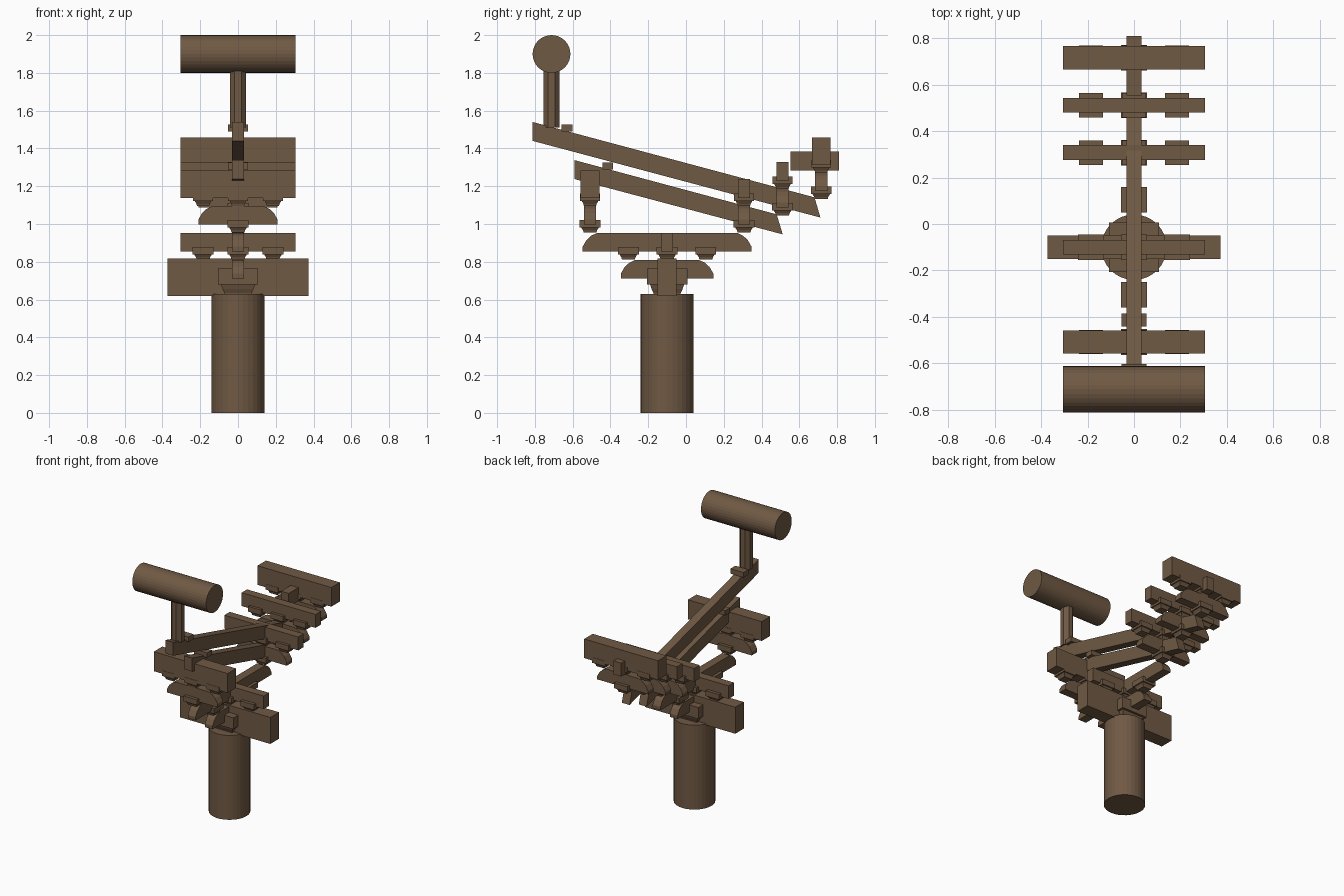
import bpy, bmesh, math
from mathutils import Matrix

if "Cube" in bpy.data.objects:
    bpy.data.objects.remove(bpy.data.objects["Cube"])

wood = bpy.data.materials.new("brown_wood")
wood.diffuse_color = (0.16, 0.1, 0.057, 1)
wood.use_nodes = True
wood.node_tree.nodes["Principled BSDF"].inputs["Base Color"].default_value = wood.diffuse_color
CY = -0.1      # column axis
T = 0.032      # half thickness of bracket arms
SIDE = 0.185   # offset of the side blocks on cross arms


def finish(name, bm):
    bmesh.ops.recalc_face_normals(bm, faces=bm.faces)
    me = bpy.data.meshes.new(name)
    bm.to_mesh(me)
    bm.free()
    me.materials.append(wood)
    ob = bpy.data.objects.new(name, me)
    bpy.context.collection.objects.link(ob)
    return ob


def box(name, x, y, z):
    """Box from (min, max) ranges."""
    bm = bmesh.new()
    bmesh.ops.create_cube(bm, size=1)
    for v in bm.verts:
        v.co = [r[0] + (c + 0.5) * (r[1] - r[0]) for r, c in zip((x, y, z), v.co)]
    return finish(name, bm)


def cylinder(name, centre, radius, length, axis="Z", sides=32, turn=0):
    bm = bmesh.new()
    rot = Matrix.Rotation(math.pi / 2, 4, "Y") if axis == "X" else Matrix.Rotation(turn, 4, "Z")
    bmesh.ops.create_cone(bm, cap_ends=True, segments=sides, radius1=radius, radius2=radius,
                          depth=length, matrix=Matrix.Translation(centre) @ rot)
    return finish(name, bm)


def prism(name, outline, along, offset=0.0, half=T):
    """Extrude an (along, z) outline sideways; 'along' is X or Y."""
    bm = bmesh.new()
    rows = []
    for side in (-half, half):
        rows.append([bm.verts.new((a, offset + side, z) if along == "X" else (offset + side, a, z))
                     for a, z in outline])
    bm.faces.new(rows[0])
    bm.faces.new(rows[1][::-1])
    n = len(outline)
    for i in range(n):
        j = (i + 1) % n
        bm.faces.new((rows[0][i], rows[0][j], rows[1][j], rows[1][i]))
    return finish(name, bm)


def block(name, x, y, profile):
    """Square bearing block lofted through (z, half size) rings."""
    bm = bmesh.new()
    rings = [[bm.verts.new((x + sx * h, y + sy * h, z))
              for sx, sy in ((-1, -1), (1, -1), (1, 1), (-1, 1))] for z, h in profile]
    bm.faces.new(rings[0])
    bm.faces.new(rings[-1])
    for a, b in zip(rings, rings[1:]):
        for i in range(4):
            j = (i + 1) % 4
            bm.faces.new((a[i], a[j], b[j], b[i]))
    return finish(name, bm)


def small_block(name, x, y, z, h=0.055):
    block(name, x, y, ((z, h * 0.62), (z + 0.012, h * 0.68), (z + 0.027, h * 0.85),
                       (z + 0.027, h), (z + 0.067, h)))


def arm(name, along, centre, half, z, offset):
    """Bracket arm with rounded upper ends."""
    ends = ((half, 0), (half, 0.025), (half - 0.02, 0.06), (half - 0.045, 0.083), (half - 0.075, 0.097))
    outline = [(centre + a, z + h) for a, h in ends]
    outline += [(centre - a, z + h) for a, h in reversed(ends)]
    prism(name, outline, along, offset)


# Column, tie beam and main bearing block
cylinder("column", (0, CY, 0.315), 0.141, 0.63)
box("tie_beam", (-0.373, 0.373), (CY - 0.051, CY + 0.051), (0.62, 0.818))
block("main_block", 0, CY, ((0.615, 0.07), (0.635, 0.072), (0.655, 0.082), (0.68, 0.09),
                            (0.68, 0.107), (0.765, 0.107)))

# First tier: crossed arms with their blocks
arm("lower_long_arm", "Y", CY, 0.245, 0.712, 0)
arm("lower_cross_arm", "X", 0, 0.21, 0.712, CY)
for y in (CY - 0.205, CY, CY + 0.205):
    small_block("lower_arm_block", 0, y, 0.812)
for s in (-1, 1):
    small_block("lower_cross_block", s * SIDE, CY, 0.812)

# Second tier
arm("upper_long_arm", "Y", CY, 0.447, 0.855, 0)
box("centre_cross_beam", (-0.305, 0.305), (CY - T, CY + T), (0.855, 0.952))

# Outer stacks: block, cross arm, three blocks, cross beam
stacks = (("front", -0.508, 0.955, 0.05, 0.145),
          ("rear_inner", 0.307, 0.955, T, 0.1),
          ("rear_middle", 0.511, 1.045, T, 0.1),
          ("rear_outer", 0.716, 1.132, 0.05, 0.143))
for label, y, z, half, height in stacks:
    small_block(label + "_base_block", 0, y, z)
    arm(label + "_cross_arm", "X", 0, 0.21, z + 0.043, y)
    for x in (-SIDE, 0, SIDE):
        small_block(label + "_top_block", x, y, z + 0.14, 0.052)
    box(label + "_cross_beam", (-0.305, 0.305), (y - half, y + half), (z + 0.183, z + 0.183 + height))

# Short tie through the outer rear stack
box("rear_short_tie", (-T, T), (0.553, 0.81), (1.284, 1.384))

# Slanted lever arms with stop keys
prism("lower_lever", ((-0.59, 1.338), (-0.59, 1.238), (0.512, 0.945), (0.48, 1.051)), "Y")
prism("upper_lever", ((-0.812, 1.54), (-0.812, 1.44), (0.712, 1.034), (0.68, 1.141)), "Y")
box("lower_lever_key", (-0.054, 0.054), (-0.442, -0.386), (1.289, 1.325))
box("upper_lever_key", (-0.054, 0.054), (-0.66, -0.602), (1.49, 1.527))

# Post and ridge log carried by the upper lever
cylinder("log_post", (0, -0.712, 1.66), 0.046, 0.3, sides=8, turn=math.pi / 8)
cylinder("ridge_log", (0, -0.712, 1.9), 0.1, 0.61, axis="X")
